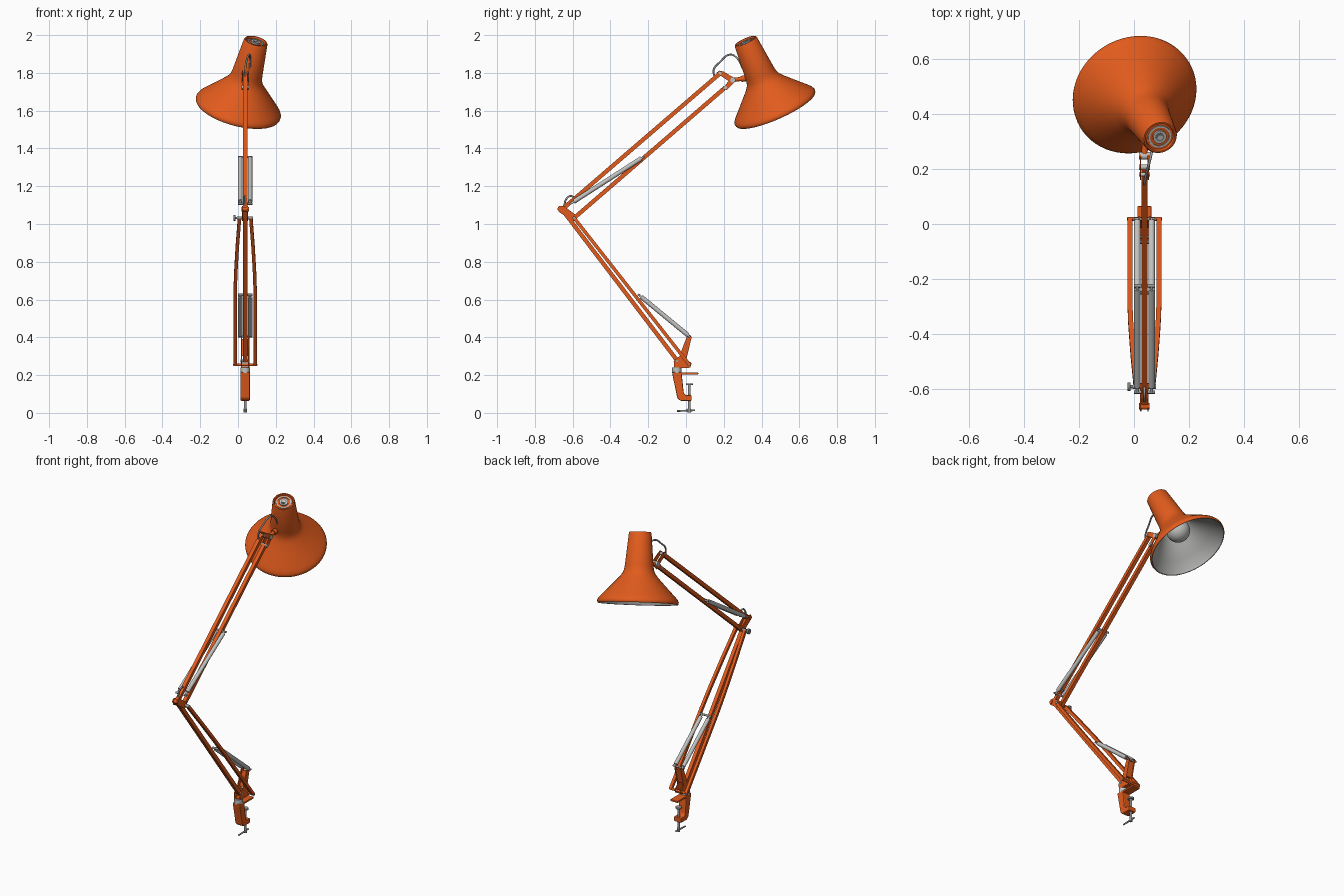
import bpy, bmesh, math
from mathutils import Vector

if "Cube" in bpy.data.objects:
    bpy.data.objects.remove(bpy.data.objects["Cube"])

X = 0.038  # centre plane of the arms


def material(name, rgb):
    m = bpy.data.materials.new(name)
    m.diffuse_color = (*rgb, 1)
    m.use_nodes = True
    m.node_tree.nodes["Principled BSDF"].inputs["Base Color"].default_value = m.diffuse_color
    return m


ORANGE = material("orange paint", (0.76, 0.105, 0.012))
SILVER = material("bright silver", (0.54, 0.54, 0.53))
STEEL = material("mid steel", (0.34, 0.34, 0.34))
DARK = material("dark metal", (0.22, 0.22, 0.22))
LINING = material("shade lining", (0.44, 0.44, 0.43))
GLASS = material("bulb glass", (0.52, 0.52, 0.51))


def finish(name, bm, mats, smooth=True):
    bmesh.ops.recalc_face_normals(bm, faces=bm.faces[:])
    me = bpy.data.meshes.new(name)
    bm.to_mesh(me)
    bm.free()
    ob = bpy.data.objects.new(name, me)
    bpy.context.collection.objects.link(ob)
    for m in mats:
        me.materials.append(m)
    if smooth:
        bpy.ops.object.select_all(action='DESELECT')
        ob.select_set(True)
        bpy.context.view_layer.objects.active = ob
        bpy.ops.object.shade_smooth_by_angle(angle=math.radians(40))
    return ob


def lathe(name, profile, mats, top, axis, segs=64, rule=None, closed=True):
    """Revolve (distance, radius) points about an axis starting at top."""
    q = axis.to_track_quat('Z', 'Y')
    bm = bmesh.new()
    rings = []
    for t, r in profile:
        rings.append([bm.verts.new(top + q @ Vector((
            r * math.cos(a * math.tau / segs), r * math.sin(a * math.tau / segs), t)))
            for a in range(segs)])
    n = len(rings)
    for i in range(n if closed else n - 1):
        a, b = rings[i], rings[(i + 1) % n]
        for k in range(segs):
            f = bm.faces.new((a[k], a[(k + 1) % segs], b[(k + 1) % segs], b[k]))
            f.material_index = rule(i) if rule else 0
    if not closed:
        bm.faces.new(rings[0])
        bm.faces.new(rings[-1])
    return finish(name, bm, mats)


def rod(name, a, b, r, mat, segs=16):
    a, b = Vector(a), Vector(b)
    d = b - a
    return lathe(name, [(0, r), (d.length, r)], [mat], a, d, segs, closed=False)


def pin(name, y, z, half, r, mat):
    return rod(name, (X - half, y, z), (X + half, y, z), r, mat)


def plate(name, pts, x0, x1, mat, bevel=0.003):
    """Side-on (y, z) outline extruded across x."""
    bm = bmesh.new()
    f = bm.faces.new([bm.verts.new((x0, y, z)) for y, z in pts])
    ext = bmesh.ops.extrude_face_region(bm, geom=[f])
    vs = [v for v in ext['geom'] if isinstance(v, bmesh.types.BMVert)]
    bmesh.ops.translate(bm, verts=vs, vec=(x1 - x0, 0, 0))
    ob = finish(name, bm, [mat], smooth=False)
    if bevel:
        m = ob.modifiers.new("soft edges", 'BEVEL')
        m.width, m.segments = bevel, 2
    return ob


def bar(name, path, w, mat):
    """Square tube swept along points that share one yz direction."""
    path = [Vector(p) for p in path]
    d = path[-1] - path[0]
    side = Vector((0, -d.z, d.y)).normalized() * w / 2
    ex = Vector((w / 2, 0, 0))
    bm = bmesh.new()
    rings = [[bm.verts.new(p + s * ex + t * side)
              for s, t in ((-1, -1), (1, -1), (1, 1), (-1, 1))] for p in path]
    for a, b in zip(rings, rings[1:]):
        for k in range(4):
            bm.faces.new((a[k], a[(k + 1) % 4], b[(k + 1) % 4], b[k]))
    bm.faces.new(rings[0])
    bm.faces.new(rings[-1])
    return finish(name, bm, [mat], smooth=False)


def cable(name, pts, r, mat):
    cu = bpy.data.curves.new(name, 'CURVE')
    cu.dimensions = '3D'
    cu.bevel_depth, cu.bevel_resolution, cu.resolution_u = r, 2, 8
    sp = cu.splines.new('BEZIER')
    sp.bezier_points.add(len(pts) - 1)
    for bp, p in zip(sp.bezier_points, pts):
        bp.co = p
        bp.handle_left_type = bp.handle_right_type = 'AUTO'
    cu.materials.append(mat)
    bpy.context.collection.objects.link(bpy.data.objects.new(name, cu))


# Shade: painted outside with a rolled rim, pale lining inside
top = Vector((0.095, 0.315, 1.969))
axis = (Vector((0, 0.474, 1.61)) - top).normalized()
outer = [(0.012, 0.05), (0, 0.054), (0, 0.060), (0.006, 0.064), (0.19, 0.081),
         (0.215, 0.085), (0.235, 0.093), (0.255, 0.108), (0.30, 0.150), (0.345, 0.193),
         (0.366, 0.213), (0.380, 0.225), (0.392, 0.231), (0.402, 0.230), (0.407, 0.227)]
inner = [(0.406, 0.223), (0.383, 0.214), (0.340, 0.179), (0.25, 0.095), (0.20, 0.075), (0.012, 0.048)]
lathe("shade", outer + inner, [ORANGE, LINING], top, axis,
      rule=lambda i: 1 if len(outer) - 1 <= i < len(outer) + 5 else 0)


def disc(name, t0, t1, r, mat):
    rod(name, top + axis * t0, top + axis * t1, r, mat, 32)


# Vent cap in the top of the shade, socket and bulb
disc("vent_plate", 0.010, 0.02, 0.052, ORANGE)
lathe("vent_ring", [(0.006, 0.036), (0.006, 0.043), (0.012, 0.043), (0.012, 0.036)],
      [SILVER], top, axis, 32)
disc("vent_hub", 0.002, 0.012, 0.025, SILVER)
disc("vent_hub_recess", 0.0, 0.004, 0.016, DARK)
disc("vent_button", -0.002, 0.004, 0.010, SILVER)
disc("bulb_socket", 0.16, 0.225, 0.04, STEEL)
bm = bmesh.new()
bmesh.ops.create_uvsphere(bm, u_segments=32, v_segments=20, radius=0.068)
bmesh.ops.translate(bm, verts=bm.verts[:], vec=top + axis * 0.275)
finish("bulb", bm, [GLASS])

# Upper arm: two parallel bars
bar("upper_arm_top_bar", [(X, -0.655, 1.078), (X, 0.18, 1.797)], 0.022, ORANGE)
bar("upper_arm_lower_bar", [(X, -0.598, 1.027), (X, 0.207, 1.722)], 0.022, ORANGE)

# Lower arm: one centre bar and a bowed pair
bar("lower_arm_centre_bar", [(X, -0.655, 1.075), (X, -0.045, 0.275)], 0.022, ORANGE)
for s in (-1, 1):
    path = []
    for t, off in ((0, 0.030), (0.2, 0.042), (0.38, 0.050), (0.5, 0.053), (1, 0.053)):
        path.append((X + s * off, -0.592 + 0.61 * t, 1.032 - 0.777 * t))
    bar("lower_arm_side_bar", path, 0.018, ORANGE)

# Elbow link with pins and knob
for s in (-1, 1):
    plate("elbow_cheek", [(-0.682, 1.080), (-0.672, 1.096), (-0.645, 1.094), (-0.58, 1.045),
                          (-0.578, 1.025), (-0.600, 1.015), (-0.672, 1.063)],
          X + s * 0.0105, X + s * 0.0155, ORANGE, 0.001)
pin("elbow_upper_pin", -0.664, 1.079, 0.019, 0.012, ORANGE)
pin("elbow_lower_pin", -0.592, 1.032, 0.042, 0.009, STEEL)
rod("elbow_knob", (X - 0.062, -0.592, 1.032), (X - 0.050, -0.592, 1.032), 0.016, DARK)
rod("elbow_knob_stem", (X - 0.05, -0.592, 1.032), (X, -0.592, 1.032), 0.006, DARK)


# Spring pairs with slim ends and cross pins
def springs(prefix, a, b):
    a, b = Vector(a), Vector(b)
    for s in (-1, 1):
        off = Vector((s * 0.026, 0, 0))
        rod(prefix + "_spring", a.lerp(b, 0.05) + off, a.lerp(b, 0.97) + off, 0.012, SILVER)
        rod(prefix + "_spring_hook", a + off, b + off, 0.006, SILVER, 10)
    for p in (a, b):
        pin(prefix + "_spring_pin", p.y, p.z, 0.038, 0.006, STEEL)


springs("upper", (X, -0.612, 1.107), (X, -0.225, 1.355))
springs("lower", (X, -0.250, 0.625), (X, 0.018, 0.405))

# Base bracket: two cheeks with a back web
for s in (-1, 1):
    plate("base_cheek", [(-0.062, 0.240), (0.022, 0.240), (0.030, 0.262), (0.002, 0.285),
                         (0.030, 0.400), (0.020, 0.415), (0.006, 0.408), (-0.035, 0.300),
                         (-0.065, 0.275)], X + s * 0.016, X + s * 0.022, ORANGE, 0.001)
plate("base_web", [(-0.014, 0.30), (0.002, 0.30), (0.024, 0.39), (0.010, 0.39)],
      X - 0.018, X + 0.018, ORANGE, 0)
plate("base_floor", [(-0.06, 0.238), (0.015, 0.238), (0.015, 0.246), (-0.06, 0.246)],
      X - 0.02, X + 0.02, ORANGE, 0)
pin("base_front_pin", -0.047, 0.275, 0.024, 0.007, STEEL)
pin("base_rear_pin", 0.018, 0.255, 0.058, 0.007, ORANGE)
pin("base_rear_pin_ends", 0.018, 0.255, 0.064, 0.005, STEEL)
rod("swivel_collar", (X, -0.048, 0.212), (X, -0.048, 0.240), 0.025, SILVER, 24)

# Table clamp
plate("clamp_body", [(-0.073, 0.216), (-0.022, 0.216), (-0.022, 0.200), (-0.012, 0.105),
                     (-0.002, 0.094), (0.030, 0.094), (0.030, 0.064), (-0.030, 0.064),
                     (-0.046, 0.078), (-0.070, 0.195)], X - 0.025, X + 0.025, ORANGE, 0.005)
plate("clamp_jaw", [(-0.04, 0.203), (0.065, 0.203), (0.065, 0.214), (-0.04, 0.214)],
      X - 0.025, X + 0.025, ORANGE, 0.002)
rod("clamp_screw", (X, 0.018, 0.008), (X, 0.018, 0.152), 0.007, STEEL)
rod("clamp_pad", (X, 0.018, 0.147), (X, 0.018, 0.156), 0.018, STEEL, 24)
rod("clamp_screw_head", (X, 0.018, 0.002), (X, 0.018, 0.024), 0.009, STEEL)
rod("clamp_handle", (X, -0.047, 0.010), (X, 0.047, 0.014), 0.005, STEEL, 10)

# Head bracket joining the bars to the shade
for s in (-1, 1):
    plate("head_cheek", [(0.160, 1.800), (0.178, 1.812), (0.200, 1.806), (0.258, 1.772),
                         (0.258, 1.752), (0.215, 1.708), (0.193, 1.714), (0.225, 1.757)],
          X + s * 0.012, X + s * 0.017, ORANGE, 0.001)
pin("head_upper_pin", 0.180, 1.797, 0.020, 0.008, SILVER)
pin("head_lower_pin", 0.207, 1.722, 0.020, 0.010, SILVER)
pin("head_joint", 0.248, 1.762, 0.020, 0.014, SILVER)
rod("head_stem", (X, 0.245, 1.762), (X + 0.003, 0.325, 1.772), 0.011, ORANGE)
rod("head_boss", (X, 0.292, 1.768), (X + 0.003, 0.33, 1.773), 0.016, ORANGE)

# Power cable loops
cable("head_cable", [(X, 0.150, 1.782), (X, 0.146, 1.815), (X + 0.006, 0.180, 1.858),
                     (X + 0.02, 0.234, 1.897), (X + 0.026, 0.264, 1.884),
                     (X + 0.024, 0.305, 1.815)], 0.005, STEEL)
cable("elbow_cable", [(X, -0.645, 1.09), (X, -0.635, 1.130), (X, -0.610, 1.148),
                      (X, -0.588, 1.132), (X, -0.585, 1.110)], 0.005, STEEL)
